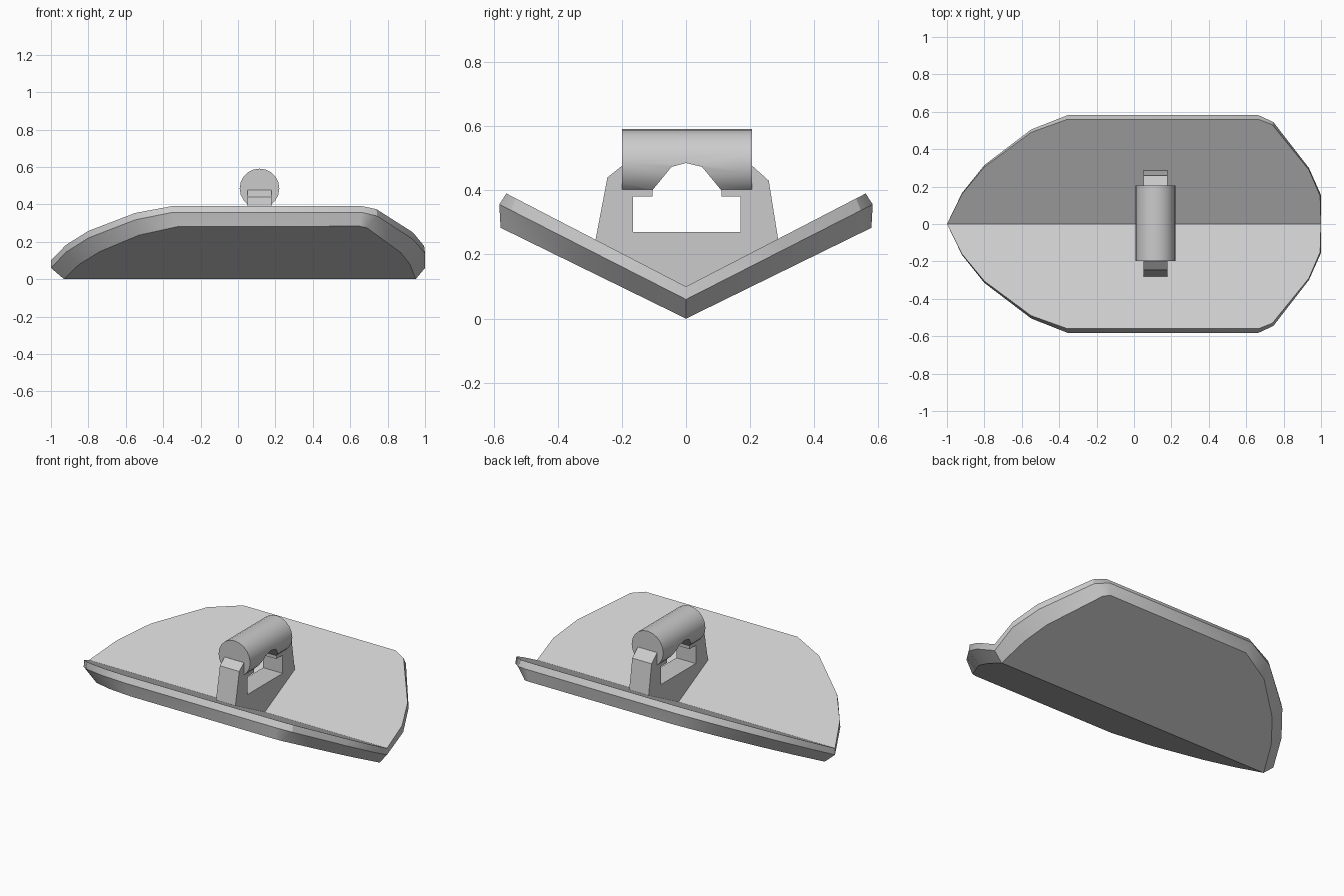
import bpy
import bmesh

if "Cube" in bpy.data.objects:
    bpy.data.objects.remove(bpy.data.objects["Cube"], do_unlink=True)

grey = bpy.data.materials.new("plain grey")
grey.use_nodes = True
grey.diffuse_color = (0.6, 0.6, 0.6, 1)
grey.node_tree.nodes["Principled BSDF"].inputs["Base Color"].default_value = (0.6, 0.6, 0.6, 1)


def finish(name, bm):
    bmesh.ops.recalc_face_normals(bm, faces=bm.faces)
    mesh = bpy.data.meshes.new(name)
    bm.to_mesh(mesh)
    bm.free()
    mesh.materials.append(grey)
    obj = bpy.data.objects.new(name, mesh)
    bpy.context.collection.objects.link(obj)
    return obj


def activate(obj):
    bpy.ops.object.select_all(action='DESELECT')
    obj.select_set(True)
    bpy.context.view_layer.objects.active = obj


def smooth(obj, angle=0.5):
    activate(obj)
    bpy.ops.object.shade_smooth_by_angle(angle=angle)


def prism(name, profile, x0, x1):
    """Extrude a (y, z) profile along x."""
    bm = bmesh.new()
    face = bm.faces.new([bm.verts.new((x0, y, z)) for y, z in profile])
    ext = bmesh.ops.extrude_face_region(bm, geom=[face])
    moved = [v for v in ext["geom"] if isinstance(v, bmesh.types.BMVert)]
    bmesh.ops.translate(bm, verts=moved, vec=(x1 - x0, 0, 0))
    return finish(name, bm)


def cut(obj, cutter):
    activate(obj)
    mod = obj.modifiers.new("opening", 'BOOLEAN')
    mod.object = cutter
    mod.operation = 'DIFFERENCE'
    mod.solver = 'EXACT'
    bpy.ops.object.modifier_apply(modifier=mod.name)


# V-shaped blade: half outlines (x, y) of its top, rim and underside
top = [(-1, 0), (-.92, .16), (-.80, .305), (-.55, .49), (-.355, .56),
       (.665, .56), (.74, .53), (.935, .29), (.995, .15), (1, 0)]
rim = [(-1, 0), (-.92, .165), (-.80, .315), (-.55, .505), (-.355, .582),
       (.665, .582), (.745, .545), (.935, .30), (1, .155), (1, 0)]
under = [(-.93, 0), (-.85, .16), (-.74, .30), (-.53, .48), (-.32, .575),
         (.65, .578), (.69, .56), (.87, .29), (.92, .16), (.95, 0)]
layers = [(top, .10, .518), (rim, .06, .509), (under, 0, .49)]

bm = bmesh.new()
for side in (1, -1):
    rings = [[bm.verts.new((x, side * y, base + slope * y)) for x, y in outline]
             for outline, base, slope in layers]
    bm.faces.new(rings[0])
    bm.faces.new(rings[2])
    for upper, lower in zip(rings, rings[1:]):
        for i in range(len(upper) - 1):
            bm.faces.new((upper[i], upper[i + 1], lower[i + 1], lower[i]))
bmesh.ops.remove_doubles(bm, verts=bm.verts, dist=0.0005)
smooth(finish("blade", bm))

# Opening shared by the bracket and the grip
opening = prism("opening_cutter", [
    (-.165, .27), (.17, .27), (.17, .38), (.11, .38), (.11, .40), (.05, .473),
    (0, .485), (-.045, .473), (-.105, .40), (-.105, .38), (-.165, .38)], -.2, .4)

# Upright bracket standing in the valley of the blade
bracket = prism("bracket", [
    (0, .08), (.29, .23), (.258, .43), (.20, .482),
    (-.20, .476), (-.245, .44), (-.285, .23)], .05, .18)
cut(bracket, opening)
smooth(bracket)

# Round grip on top of the bracket
bpy.ops.mesh.primitive_cylinder_add(
    vertices=20, radius=.106, depth=.404, location=(.115, .003, .485),
    rotation=(1.5708, 0, 0))
grip = bpy.context.object
grip.name = "grip"
grip.data.materials.append(grey)
cut(grip, opening)
smooth(grip)

bpy.data.objects.remove(opening, do_unlink=True)
